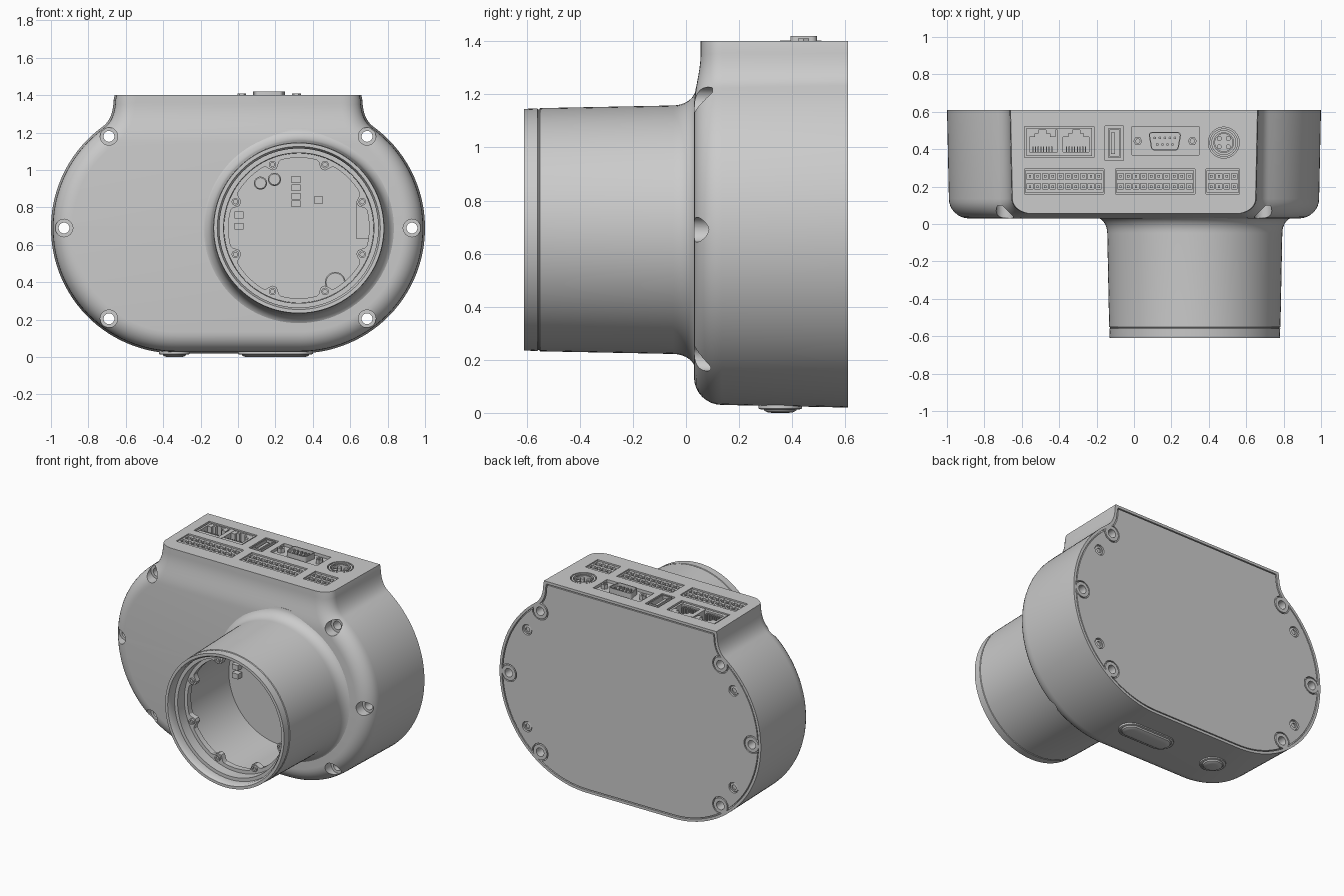
import bpy, bmesh
from math import sin, cos, pi, radians
from mathutils import Vector, Matrix

if "Cube" in bpy.data.objects:
    bpy.data.objects.remove(bpy.data.objects["Cube"])

CX, CZ = 0.325, 0.69          # axis of the front tube
TOP = 1.40                    # connector face height


def finish(name, bm):
    bmesh.ops.recalc_face_normals(bm, faces=bm.faces)
    me = bpy.data.meshes.new(name)
    bm.to_mesh(me)
    bm.free()
    ob = bpy.data.objects.new(name, me)
    bpy.context.collection.objects.link(ob)
    return ob


def add_loft(bm, rings):
    """Skin closed rings, closing both ends with parallel strips."""
    vs = [[bm.verts.new(p) for p in r] for r in rings]
    n = len(vs[0])
    for a, b in zip(vs, vs[1:]):
        for i in range(n):
            j = (i + 1) % n
            bm.faces.new((a[i], a[j], b[j], b[i]))
    for r in (vs[0], vs[-1]):
        for i in range(n // 2 - 1):
            bm.faces.new((r[i], r[i + 1], r[n - 2 - i], r[n - 1 - i]))


def loft(name, *parts):
    bm = bmesh.new()
    for rings in parts:
        add_loft(bm, rings)
    return finish(name, bm)


def lathe(x, z, prof, n=32):
    """Rings about a y-axis line; prof is (radius, y)."""
    return [[(x + r * cos(2 * pi * i / n), y, z + r * sin(2 * pi * i / n))
             for i in range(n)] for r, y in prof]


def post(x, y, prof, n=20):
    """Rings about a vertical line; prof is (radius, z)."""
    return [[(x + r * cos(2 * pi * i / n), y + r * sin(2 * pi * i / n), z)
             for i in range(n)] for r, z in prof]


def boxes(name, specs):
    bm = bmesh.new()
    for x0, x1, y0, y1, z0, z1 in specs:
        m = Matrix.Translation(((x0 + x1) / 2, (y0 + y1) / 2, (z0 + z1) / 2))
        m = m @ Matrix.Diagonal((x1 - x0, y1 - y0, z1 - z0, 1))
        bmesh.ops.create_cube(bm, size=1, matrix=m)
    return finish(name, bm)


def boolean(target, tool, op='DIFFERENCE'):
    mod = target.modifiers.new(op, 'BOOLEAN')
    mod.operation, mod.object, mod.solver = op, tool, 'EXACT'
    bpy.context.view_layer.objects.active = target
    bpy.ops.object.modifier_apply(modifier=mod.name)
    bpy.data.objects.remove(tool)


# Housing outline: stadium with a flared neck up to the connector face
half = [(0.33 + 0.67 * cos(a), CZ + 0.67 * sin(a))
        for a in [radians(-90 + 144 * i / 44) for i in range(45)]]
p0, p1, p2 = Vector(half[-1]), Vector((0.668, 1.272)), Vector((0.665, 1.375))
for i in range(1, 11):
    t = i / 10
    half.append(tuple(p0 * (1 - t) ** 2 + p1 * 2 * t * (1 - t) + p2 * t * t))
half.append((0.66, TOP))


def outline(d, y, lean=0.0, lower_top=False):
    pts = []
    for i, (x, z) in enumerate(half):
        if i == len(half) - 1:
            q = (x - d, z - (d if lower_top else 0))
        else:
            a = half[i - 1] if i else (-half[0][0], half[0][1])
            b = half[i + 1]
            t = Vector((b[0] - a[0], b[1] - a[1])).normalized()
            if i == 0:
                t = Vector((1, 0))
            dz = t.x * d
            if i > 44 and lower_top:
                dz -= d * (i - 44) / 11
            q = (x - t.y * d, z + dz)
        s = min(max((q[1] - 1.15) / 0.2, 0), 1)
        pts.append((q[0], y + lean * s * s * (3 - 2 * s), q[1]))
    return pts + [(-x, yy, z) for x, yy, z in reversed(pts)]


R = 0.105
front = [outline(0.01 + R * (1 - sin(a)), 0.03 + R * (1 - cos(a)), 0.025 * cos(a))
         for a in [pi / 2 * i / 8 for i in range(9)]]
housing = loft('housing', front + [outline(0, 0.61), outline(0.018, 0.61, 0, True),
                                   outline(0.018, 0.59, 0, True)])

# Back lid, notched around the six mounting bosses
lid = loft('back_lid', [outline(0.025, 0.58, 0, True), outline(0.025, 0.609, 0, True)])
mounts = [(s * x, z) for s in (-1, 1) for x, z in ((0.69, 1.18), (0.93, 0.69), (0.69, 0.205))]
for x, z in mounts:
    boolean(housing, loft('boss', lathe(x, z, [(0.052, 0.55), (0.052, 0.61)])), 'UNION')
    boolean(housing, loft('bore', lathe(x, z, [(0.047, -0.1), (0.047, 0.1),
                                               (0.029, 0.1), (0.029, 0.8)])))
    boolean(lid, loft('notch', lathe(x, z, [(0.06, 0.5), (0.06, 0.7)])))
screws = [(s * 0.79, CZ + t * 0.335) for s in (-1, 1) for t in (-1, 1)]
for x, z in screws:
    boolean(lid, loft('sink', lathe(x, z, [(0.036, 0.592), (0.036, 0.7)])))
loft('lid_screws', *[lathe(x, z, [(0.03, 0.58), (0.03, 0.602), (0.016, 0.604), (0.016, 0.595)])
                     for x, z in screws])

# Front tube: flared root, seam line, stepped hollow bore
flare = [(0.535 - 0.067 * sin(a), 0.037 - 0.085 * (1 - cos(a)))
         for a in [pi / 2 * i / 8 for i in range(9)]]
loft('front_tube', lathe(CX, CZ, [(0.535, 0.08)] + flare + [
    (0.458, -0.55), (0.453, -0.553), (0.453, -0.557), (0.457, -0.56), (0.455, -0.61),
    (0.436, -0.61), (0.425, -0.59), (0.425, -0.55), (0.402, -0.55), (0.395, 0.0)], 96))

# Scalloped flange with eight bolts inside the tube
N = 192
rings = []
for r, y in ((0.4, -0.44), (0.4, -0.48), (0, -0.48), (0, -0.44)):
    ring = []
    for i in range(N):
        a = 2 * pi * i / N
        off = abs((a - pi / 8 + pi / 8) % (pi / 4) - pi / 8)
        rr = r or 0.376 - 0.038 * min(1, max(0, 1.6 - off / 0.07))
        ring.append((CX + rr * cos(a), y, CZ + rr * sin(a)))
    rings.append(ring)
bm = bmesh.new()
vs = [[bm.verts.new(p) for p in r] for r in rings]
for k in range(4):
    a, b = vs[k], vs[(k + 1) % 4]
    for i in range(N):
        bm.faces.new((a[i], a[(i + 1) % N], b[(i + 1) % N], b[i]))
finish('inner_flange', bm)
loft('flange_bolts', *[lathe(CX + 0.367 * cos(a), CZ + 0.367 * sin(a),
                             [(0.02, -0.45), (0.02, -0.492), (0.011, -0.492), (0.011, -0.482)], 16)
                       for a in [pi / 8 + k * pi / 4 for k in range(8)]])

# Circuit board parts at the bottom of the tube
loft('capacitors', *[lathe(x, z, [(r, 0.01), (r, y), (r - 0.006, y - 0.006)], 24)
                     for x, z, r, y in ((0.195, 0.95, 0.035, -0.22), (0.12, 0.93, 0.035, -0.2),
                                        (0.52, 0.4, 0.055, -0.12))])
chips = [(0.31, 0.95), (0.31, 0.905), (0.31, 0.86), (0.31, 0.82), (0.43, 0.84), (0.005, 0.76), (0.005, 0.7)]
boxes('board_chips', [(x - 0.024, x + 0.024, -0.04, 0.01, z - 0.018, z + 0.018) for x, z in chips]
      + [(0.63, 0.71, -0.3, 0.01, 0.635, 0.82)])

# Connector pockets in the top face
terminals = [(-0.585, -0.16, 10), (-0.10, 0.325, 10), (0.385, 0.565, 4)]
pockets = [(x0, x1, 0.16, 0.295, 0.12) for x0, x1, _ in terminals] + [
    (-0.585, -0.215, 0.355, 0.52, 0.12), (-0.155, -0.055, 0.34, 0.525, 0.12),
    (-0.012, 0.347, 0.368, 0.52, 0.02)]
for x0, x1, y0, y1, d in pockets:
    boolean(housing, boxes('pocket', [(x0, x1, y0, y1, TOP - d, TOP + 0.1)]))
boolean(housing, loft('round_pocket', post(0.48, 0.435, [(0.083, TOP - 0.1), (0.083, TOP + 0.1)], 40)))

# Terminal blocks: lattice of bars with a pin in every cell
for k, (x0, x1, n) in enumerate(terminals):
    x0, x1, y0, y1 = x0 + 0.008, x1 - 0.008, 0.168, 0.287
    zt, w, s = TOP - 0.006, 0.005, (x1 - x0) / n
    b = [(x0 + i * s - w, x0 + i * s + w, y0, y1, 1.275, zt) for i in range(n + 1)]
    b += [(x0, x1, y - 2 * w, y + 2 * w, 1.275, zt - 0.001) for y in (y0 + 0.008, (y0 + y1) / 2, y1 - 0.008)]
    b += [(x0 + (i + .5) * s - 0.006, x0 + (i + .5) * s + 0.006, y - 0.007, y + 0.007, 1.275, zt - 0.015)
          for i in range(n) for y in (0.2, 0.256)]
    boxes(f'terminal_block_{k + 1}', b)

# Twin network jacks with stepped openings and contacts
b = [(-0.575, -0.225, 0.363, 0.385, 1.27, 1.395), (-0.575, -0.225, 0.502, 0.512, 1.27, 1.395)]
b += [(x, x + w, 0.363, 0.512, 1.27, 1.396) for x, w in ((-0.575, 0.015), (-0.41, 0.03), (-0.24, 0.015))]
for x in (-0.56, -0.38):
    b += [(x, x + 0.03, 0.465, 0.51, 1.27, 1.394), (x + 0.11, x + 0.14, 0.465, 0.51, 1.27, 1.394),
          (x, x + 0.05, 0.485, 0.51, 1.27, 1.393), (x + 0.09, x + 0.14, 0.485, 0.51, 1.27, 1.393)]
    b += [(x + 0.016 + i * 0.0145, x + 0.022 + i * 0.0145, 0.38, 0.415, 1.27, 1.385) for i in range(8)]
boxes('network_jacks', b)

# Narrow serial socket with tongue
boxes('narrow_socket', [(-0.14, -0.132, 0.355, 0.51, 1.27, 1.402), (-0.078, -0.07, 0.355, 0.51, 1.27, 1.402),
                        (-0.14, -0.07, 0.355, 0.363, 1.27, 1.401), (-0.14, -0.07, 0.502, 0.51, 1.27, 1.401),
                        (-0.122, -0.102, 0.375, 0.49, 1.27, 1.39)])


# Trapezoid pin connector with side nuts
def trapezoid(s, z):
    pts = []
    for cx, cy, a0 in ((0.055, -0.03, -80), (0.066, 0.03, 0), (-0.066, 0.03, 90), (-0.055, -0.03, 180)):
        for i in range(5):
            a = radians(a0 + 20 * i)
            pts.append((0.165 + cx + (0.02 - s) * cos(a), 0.443 + cy + (0.02 - s) * sin(a), z))
    return pts


loft('pin_connector_shell', [trapezoid(0, 1.37), trapezoid(0, 1.42), trapezoid(0.006, 1.42),
                             trapezoid(0.006, 1.395)])
loft('connector_pins', *[post(x, y, [(0.007, 1.38), (0.007, 1.412)], 10)
                         for y, m in ((0.46, 5), (0.425, 4))
                         for x in [0.165 + (i - (m - 1) / 2) * 0.027 for i in range(m)]])
loft('connector_nuts', *[post(x, 0.443, [(0.024, 1.37), (0.024, 1.41), (0.012, 1.41), (0.012, 1.385)], 6)
                         for x in (0.02, 0.312)])

# Round power socket
loft('round_socket', post(0.48, 0.435, [(0.076, 1.29), (0.076, 1.398), (0.064, 1.398), (0.064, 1.375),
                                        (0.055, 1.375), (0.055, 1.395), (0.047, 1.395), (0.047, 1.34)], 40))
loft('socket_pins', *[post(0.48 + 0.024 * sx, 0.435 + 0.022 * sy, [(0.013, 1.33), (0.013, 1.385)], 14)
                      for sx in (-1, 1) for sy in (-1, 1)])


# Domed feet underneath
def pill(x, length, r, z):
    return [(x + (length if cos(a) > 0 else -length) + r * cos(a), 0.355 + r * sin(a), z)
            for a in [2 * pi * (i + 0.5) / 40 for i in range(40)]]


for name, x, length in (('long_foot', 0.2, 0.118), ('small_foot', -0.34, 0.0)):
    loft(name, [pill(x, length, r, z) for r, z in ((0.082, 0.06), (0.082, 0.016), (0.072, 0.013),
                                                   (0.07, 0.017), (0.064, 0.017), (0.06, 0.008),
                                                   (0.048, 0.002), (0.03, 0.0))])

# Smooth shading with crisp edges
for ob in bpy.data.objects:
    ob.select_set(True)
bpy.context.view_layer.objects.active = housing
bpy.ops.object.shade_smooth_by_angle(angle=radians(32))
